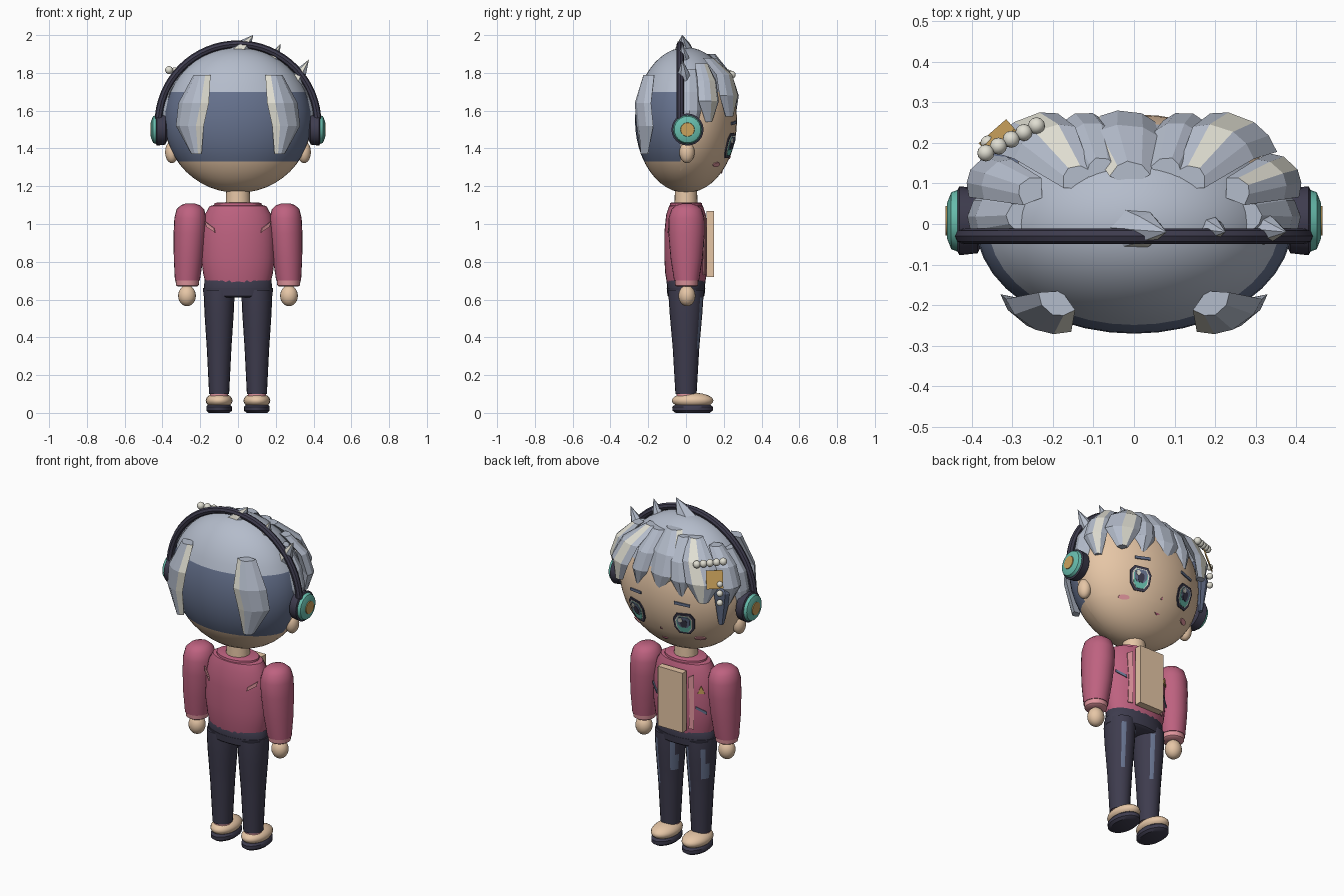
import bpy, bmesh
from math import sin, cos, pi, sqrt, radians
from mathutils import Vector

if "Cube" in bpy.data.objects:
    bpy.data.objects.remove(bpy.data.objects["Cube"])


def material(name, code):
    rgb = [int(code[i:i + 2], 16) / 255 for i in (0, 2, 4)]
    col = [((c + .055) / 1.055) ** 2.4 for c in rgb] + [1]
    m = bpy.data.materials.new(name)
    m.use_nodes = True
    m.diffuse_color = col
    m.node_tree.nodes["Principled BSDF"].inputs["Base Color"].default_value = col
    return m


SKIN = material("skin", "E6C6A6")
SILVER = material("silver", "B4BCCB")
SLATE = material("slate", "66728E")
NAVY = material("navy", "3E3C4E")
ROSE = material("rose", "BE6280")
PINK = material("pink", "E0959D")
TEAL = material("teal", "68BEAE")
GOLD = material("gold", "CBA25C")
CREAM = material("cream", "E0DED2")
UP = Vector((0, 0, 1))


def finish(bm, name, mats, angle=40):
    bmesh.ops.recalc_face_normals(bm, faces=bm.faces)
    me = bpy.data.meshes.new(name)
    bm.to_mesh(me)
    bm.free()
    for m in mats:
        me.materials.append(m)
    if angle:
        me.polygons.foreach_set("use_smooth", [True] * len(me.polygons))
        me.set_sharp_from_angle(angle=radians(angle))
    ob = bpy.data.objects.new(name, me)
    bpy.context.scene.collection.objects.link(ob)
    return ob


def sweep(name, rings, mats, rule=None, angle=40):
    """Skin a list of point rings; rule(row, column) gives the material index."""
    bm = bmesh.new()
    vs = [[bm.verts.new(p) for p in r] for r in rings]
    n = len(vs[0])
    for i in range(len(vs) - 1):
        for j in range(n):
            k = (j + 1) % n
            f = bm.faces.new((vs[i][j], vs[i][k], vs[i + 1][k], vs[i + 1][j]))
            f.material_index = rule(i, j) if rule else 0
    bm.faces.new(vs[0])
    bm.faces.new(vs[-1])
    return finish(bm, name, mats, angle)


def circle(c, a, b, n):
    return [Vector(c) + a * cos(2 * pi * j / n) + b * sin(2 * pi * j / n) for j in range(n)]


def loft(name, rows, mats, rule=None, n=24):
    rings = [circle((x, y, z), Vector((rx, 0, 0)), Vector((0, ry, 0)), n) for x, y, z, rx, ry in rows]
    return sweep(name, rings, mats, rule)


def ball(name, c, r, mat, seg=20):
    bm = bmesh.new()
    bmesh.ops.create_uvsphere(bm, u_segments=seg, v_segments=seg // 2 + 2, radius=1)
    bmesh.ops.scale(bm, vec=r, verts=bm.verts)
    bmesh.ops.translate(bm, vec=c, verts=bm.verts)
    return finish(bm, name, [mat])


def plate(name, mat, outline, x, z, body, side=1, lift=.004, thick=.006):
    """Flat plate lying against an ellipsoid body at x, z."""
    c, r = body
    y = side * r[1] * sqrt(max(.02, 1 - (x / r[0]) ** 2 - ((z - c[2]) / r[2]) ** 2))
    n = Vector((x / r[0] ** 2, y / r[1] ** 2, (z - c[2]) / r[2] ** 2)).normalized()
    u = n.cross(UP).normalized()
    v = u.cross(n)
    base = Vector((x, y + c[1], z)) + n * lift
    flat = [base + u * a + v * b for a, b in outline]
    return sweep(name, [[p - n * thick for p in flat], flat], [mat], angle=0)


def scaled(pts, sx, sy, dx=0, dy=0):
    return [(a * sx + dx, b * sy + dy) for a, b in pts]


ROUND = [(cos(2 * pi * i / 12), sin(2 * pi * i / 12)) for i in range(12)]
BOX = [(-1, -1), (1, -1), (1, 1), (-1, 1)]
HEAD = ((0, 0, 1.55), (.39, .27, .385))
TORSO = ((0, 0, .9), (.195, .115, 9))

# Head: skin face, slate nape, silver crown, split along clean lines
bm = bmesh.new()
bmesh.ops.create_uvsphere(bm, u_segments=40, v_segments=24, radius=1)
bmesh.ops.scale(bm, vec=HEAD[1], verts=bm.verts)
bmesh.ops.translate(bm, vec=HEAD[0], verts=bm.verts)
for co, no in (((0, 0, 1.33), UP), ((0, 0, 1.7), UP), ((0, -.03, 0), Vector((0, 1, 0)))):
    bmesh.ops.bisect_plane(bm, geom=bm.verts[:] + bm.edges[:] + bm.faces[:], plane_co=co, plane_no=no)
for f in bm.faces:
    p = f.calc_center_median()
    f.material_index = 1 if p.z > 1.7 else 2 if p.z > 1.33 and p.y < -.03 else 0
finish(bm, "head", [SKIN, SILVER, SLATE])

# Hair locks: faceted tapering strands with a cream streak
SECTION = [(-1, 0), (-.6, .7), (.1, 1), (.6, .7), (1, 0), (0, -.8)]


def lock(name, s, path, streak=None, mat=SILVER, thick=.035):
    rings = []
    for x, y, z, w in path:
        p = Vector((s * x, y, z))
        out = Vector((p.x / HEAD[1][0] ** 2, p.y / HEAD[1][1] ** 2, 0)).normalized()
        u = out.cross(UP) * s
        rings.append([p + u * a * w + out * b * thick * min(1, w / .04) for a, b in SECTION])
    sweep(name, rings, [mat, CREAM], lambda i, j: int(j == streak), angle=0)


for s, tag in ((1, "left"), (-1, "right")):
    lock("back_lock_" + tag, s, [(.19, -.19, 1.79, .05), (.235, -.225, 1.64, .09),
                                 (.255, -.215, 1.52, .085), (.22, -.215, 1.37, .03)], 3)
    lock("outer_bang_" + tag, s, [(.14, .11, 1.88, .04), (.22, .2, 1.79, .085),
                                  (.27, .225, 1.68, .095), (.27, .225, 1.57, .03)], 1)
    lock("inner_bang_" + tag, s, [(.08, .13, 1.88, .04), (.11, .215, 1.77, .06),
                                  (.13, .24, 1.67, .06), (.14, .235, 1.58, .02)])
    lock("temple_lock_" + tag, s, [(.25, .08, 1.85, .04), (.335, .11, 1.76, .06),
                                   (.37, .12, 1.65, .065), (.35, .12, 1.54, .02)], 1 if s > 0 else None)
    lock("side_lock_" + tag, s, [(.28, .02, 1.82, .04), (.355, .02, 1.7, .06),
                                 (.375, .02, 1.6, .06), (.375, .02, 1.48, .04)])
lock("centre_bang", -1, [(.01, .12, 1.9, .05), (.03, .21, 1.79, .09),
                         (.03, .245, 1.68, .085), (0, .245, 1.57, .02)], 3)
lock("hanging_lock", -1, [(.31, .13, 1.72, .04), (.345, .15, 1.62, .05), (.335, .15, 1.43, .015)], mat=SLATE)

# Spikes along the crown
for i, (b, t, r) in enumerate([((0, -.01, 1.9), (.08, -.02, 2), .07),
                               ((.18, -.01, 1.85), (.225, -.02, 1.955), .045),
                               ((.31, -.01, 1.76), (.375, -.02, 1.87), .05)]):
    b, t = Vector(b), Vector(t)
    d = (t - b).normalized()
    a = d.cross(Vector((0, 1, 0))).normalized() * r
    c = d.cross(a)
    rings = [circle(b.lerp(t, k), a * m, c * m, 7) for k, m in ((-.3, 1.05), (.4, .6), (1, .01))]
    sweep("crown_spike_%d" % i, rings, [SILVER, CREAM], lambda i, j: int(j == 1), angle=0)

# Headphones
arc = []
for i in range(33):
    d = Vector((cos(pi * i / 32), 0, sin(pi * i / 32)))
    arc.append(circle(Vector((0, -.03, 1.53)) + d * .422, d * .02, Vector((0, .019, 0)), 8))
sweep("headband", arc, [NAVY])
for s, tag in ((1, "left"), (-1, "right")):
    for part, mat, prof in (("cushion", NAVY, [(.37, .05), (.385, .08), (.43, .085), (.442, .06)]),
                            ("shell", TEAL, [(.425, .06), (.432, .077), (.45, .07), (.46, .045)]),
                            ("badge", GOLD, [(.45, .04), (.464, .036)])):
        rings = [circle((s * x, .008, 1.5), Vector((0, r, 0)), Vector((0, 0, r)), 24) for x, r in prof]
        sweep("headphone_%s_%s" % (part, tag), rings, [mat])
    ball("ear_" + tag, (s * .35, .005, 1.38), (.036, .04, .058), SKIN)

# Hair clip: bead rows and a gold plate
for i in range(5):
    k = i / 4
    ball("clip_bead_%d" % i, (-.365 + .125 * k, .175 + .067 * k, 1.815 - .025 * k), (.021,) * 3, CREAM, 12)
for i in range(3):
    ball("drop_bead_%d" % i, (-.36, .2, 1.69 - .055 * i), (.018,) * 3, CREAM, 12)
plate("clip_plate", GOLD, scaled(BOX, .045, .05), -.285, 1.69, HEAD, lift=.085)

# Face: layered eyes, brows, blush, nose, mouth
EYE = [(-.06, .03), (-.037, .067), (.04, .07), (.062, .04), (.056, -.03), (.03, -.067), (-.03, -.067), (-.055, -.03)]
for s, tag in ((1, "left"), (-1, "right")):
    eye = scaled(EYE, s, 1)
    for part, mat, k, h, dy in (("rim", NAVY, 1, 1, 0), ("white", CREAM, .8, .8, 0),
                                ("iris", TEAL, .68, .76, -.002), ("iris_top", SLATE, .6, .52, .014),
                                ("pupil", NAVY, .32, .36, .005)):
        lift = {"rim": .005, "white": .007, "iris": .009, "iris_top": .011}.get(part, .013)
        plate("eye_%s_%s" % (part, tag), mat, scaled(eye, k, h, 0, dy), s * .15, 1.415, HEAD, lift=lift)
    plate("eye_glint_" + tag, CREAM, scaled(ROUND, .012, .014, .018, .03), s * .15, 1.415, HEAD, lift=.015)
    plate("brow_" + tag, SLATE, [(-.045 * s, -.004), (.045 * s, -.012), (.045 * s, .003), (-.045 * s, .012)],
          s * .15, 1.535, HEAD, lift=.007)
    plate("blush_" + tag, PINK, scaled(ROUND, .032, .014), s * .205, 1.315, HEAD)
plate("nose", PINK, [(-.008, -.006), (.008, -.006), (0, .01)], 0, 1.35, HEAD)
plate("mouth", ROSE, [(-.018, .005), (0, -.008), (.018, .005)], 0, 1.275, HEAD)

# Torso, collar, neck
loft("neck", [(0, 0, 1.05, .068, .062), (0, 0, 1.22, .06, .058)], [SKIN])
loft("sweater", [(0, 0, .68, .17, .1), (0, 0, .74, .185, .11), (0, 0, .82, .195, .115), (0, 0, .95, .193, .115),
                 (0, 0, 1.05, .175, .105), (0, 0, 1.095, .15, .09), (0, 0, 1.1, .13, .08)], [ROSE], n=32)
loft("collar", [(0, 0, 1.07, .13, .09), (0, 0, 1.11, .125, .085), (0, 0, 1.115, .1, .075)], [ROSE])
plate("front_panel", SKIN, scaled(BOX, .08, .175), 0, .895, TORSO, lift=.033, thick=.04)
for s, tag in ((1, "left"), (-1, "right")):
    plate("panel_trim_" + tag, PINK, [(-.013, -.16), (.016, -.16), (.01, -.02), (.02, .14), (-.013, .16)],
          s * .105, .89, TORSO)
    plate("back_dash_" + tag, PINK, [(-s * .032, .028), (-s * .024, 0), (s * .03, -.03), (s * .024, -.008)],
          s * .145, .985, TORSO, side=-1, lift=.006)
    plate("front_dash_" + tag, SLATE, [(-.03, -.022), (.03, .012), (.03, .026), (-.03, -.006)],
          s * .15, .84 if s < 0 else .9, TORSO)
plate("front_triangle", GOLD, [(-.02, -.02), (.02, -.02), (0, .026)], -.15, .96, TORSO)

# Hips
loft("waistband", [(0, 0, .655, .18, .1), (0, 0, .7, .178, .103), (0, 0, .715, .165, .095)], [NAVY])
loft("hips", [(0, 0, .61, .17, .085), (0, 0, .62, .183, .098), (0, 0, .66, .185, .102)], [NAVY])


def worn(i, j):
    # faded denim on a few front columns
    return int((i, j) in ((1, 7), (2, 7), (2, 8), (1, 3), (2, 3), (3, 3)))


# Arms and legs
for s, tag in ((1, "left"), (-1, "right")):
    x = s * .252
    loft("sleeve_" + tag, [(x, .003, 1.108, .025, .025), (x, .003, 1.1, .05, .055), (x, .003, 1.078, .073, .08),
                           (x, .003, 1.03, .085, .095), (s * .255, .003, .95, .086, .096),
                           (s * .262, .003, .82, .078, .085), (s * .268, .003, .7, .066, .066)], [ROSE])
    loft("cuff_" + tag, [(s * .268, .003, .715, .064, .064), (s * .268, .003, .675, .06, .06),
                         (s * .268, .003, .668, .05, .05)], [PINK])
    ball("hand_" + tag, (s * .27, .005, .62), (.047, .045, .055), SKIN)
    loft("leg_" + tag, [(s * .1, 0, .65, .08, .092), (s * .1, 0, .61, .081, .092), (s * .1, 0, .52, .077, .086),
                        (s * .1, 0, .43, .071, .078), (s * .1, 0, .34, .065, .07),
                        (s * .1, 0, .1, .053, .056)], [NAVY, SLATE], worn, 20)
    loft("sock_" + tag, [(s * .1, 0, .13, .045, .048), (s * .1, .005, .07, .05, .055)], [PINK])
    ball("shoe_" + tag, (s * .1, .035, .065), (.071, .11, .042), SKIN)
    loft("sole_" + tag, [(s * .1, .035, 0, .055, .09), (s * .1, .035, .012, .068, .107),
                         (s * .1, .035, .032, .068, .108), (s * .1, .035, .042, .06, .095)], [NAVY])
